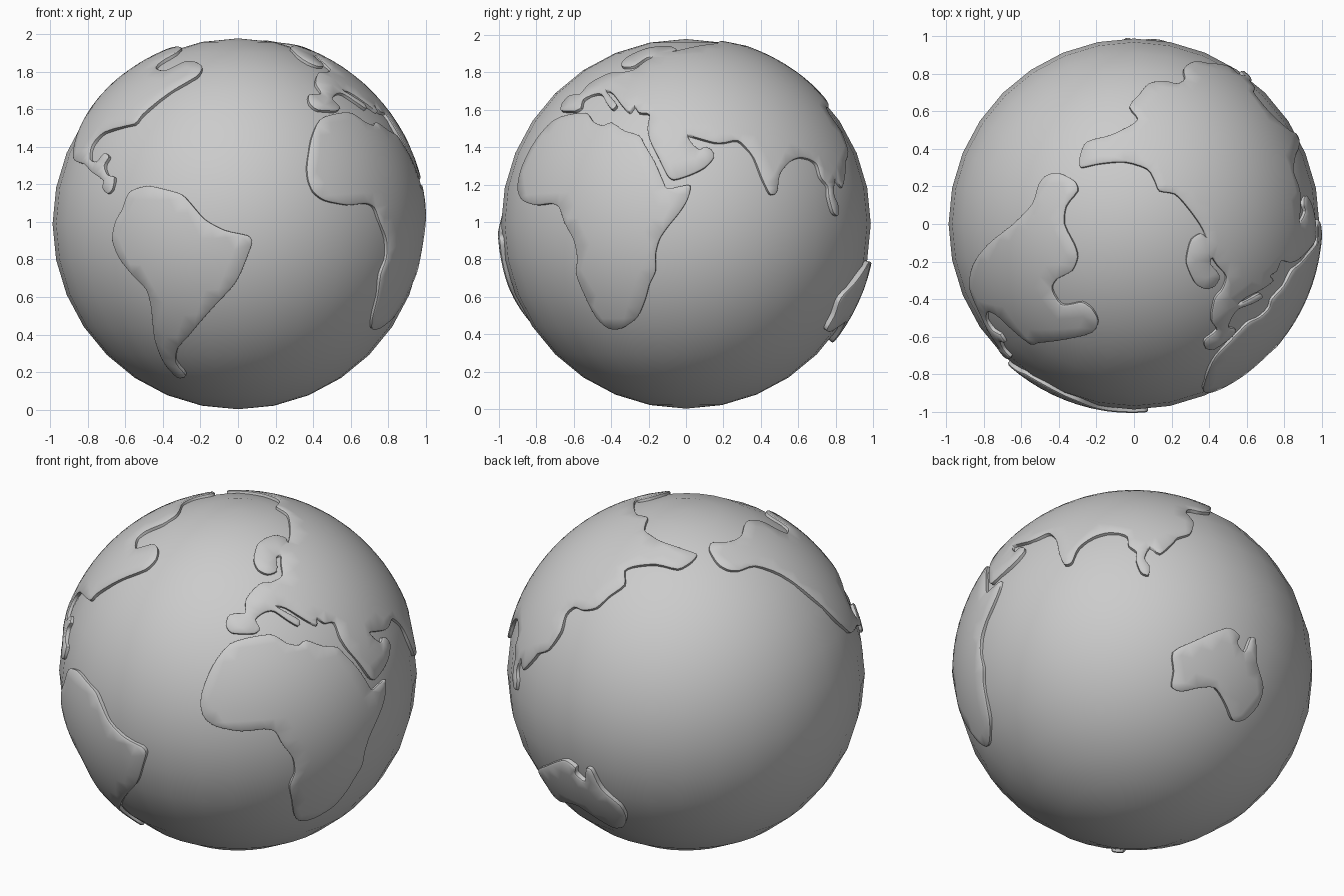
import bpy, bmesh, math
from mathutils import Vector, geometry

C = Vector((0, 0, 0.99))
R = 0.988
FRONT_LON = -39.5


def unproject(view, pts):
    """Coastline points read in a front, right or top view (or lon/lat) -> unit directions."""
    out = []
    for a, b in pts:
        if view == 'L':
            lo, la = math.radians(a - FRONT_LON), math.radians(b)
            out.append(Vector((math.sin(lo) * math.cos(la), -math.cos(lo) * math.cos(la), math.sin(la))))
            continue
        if view != 'T':
            b -= C.z
        d = math.sqrt(max(0.0, 0.995 ** 2 - a * a - b * b))
        v = {'F': (a, -d, b), 'R': (d, a, b), 'T': (a, b, d)}[view]
        out.append(Vector(v).normalized())
    return out


def smooth_loop(p, n=3):
    out = []
    for i in range(len(p)):
        p0, p1, p2, p3 = (p[(i + k) % len(p)] for k in (-1, 0, 1, 2))
        m1, m2 = (p2 - p0) * 0.4, (p3 - p1) * 0.4
        lim = (p2 - p1).length
        for m in (m1, m2):
            if m.length > lim:
                m *= lim / m.length
        for k in range(n):
            t = k / n
            q = (p1 * (2*t**3 - 3*t*t + 1) + m1 * (t**3 - 2*t*t + t)
                 + p2 * (3*t*t - 2*t**3) + m2 * (t**3 - t*t))
            out.append(q.normalized())
    return out


def finish(ob):
    bpy.ops.object.select_all(action='DESELECT')
    ob.select_set(True)
    bpy.context.view_layer.objects.active = ob
    bpy.ops.object.shade_smooth_by_angle(angle=math.radians(50))


def continent(name, top, *segments):
    loop = smooth_loop([p for view, pts in segments for p in unproject(view, pts)])
    n = sum(loop, Vector()).normalized()
    u = Vector((0, 0, 1)).cross(n).normalized()
    v = n.cross(u)

    def flat(p):
        t = Vector((p.dot(u), p.dot(v)))
        return t.normalized() * math.acos(max(-1, min(1, p.dot(n))))

    def lift(q):
        r = q.length
        if r < 1e-9:
            return n.copy()
        return n * math.cos(r) + (u * q.x + v * q.y) / r * math.sin(r)

    # outline plus interior grid, triangulated in a flat map
    rim = [flat(p) for p in loop]
    pts = list(rim)
    step = 0.07
    for i in range(-24, 25):
        for j in range(-24, 25):
            q = Vector(((i + 0.5 * (j % 2)) * step, j * step))
            if min((q - e).length for e in rim) > 0.035:
                pts.append(q)
    vs, _, fs, *_ = geometry.delaunay_2d_cdt(pts, [], [list(range(len(rim)))], 1, 1e-5)
    bm = bmesh.new()
    bv = [bm.verts.new(lift(q)) for q in vs]
    for f in fs:
        bm.faces.new([bv[i] for i in f])
    bmesh.ops.delete(bm, geom=[w for w in bm.verts if not w.link_faces], context='VERTS')
    bm.normal_update()

    # rounded rim, then walls down into the ball
    bmesh.ops.inset_region(bm, faces=bm.faces[:], thickness=0.008, use_boundary=True, use_even_offset=False)
    edge = [e for e in bm.edges if e.is_boundary]
    low = {w for e in edge for w in e.verts}
    for w in bm.verts:
        w.co = w.co.normalized() * (top - 0.006 if w in low else top)
    ext = bmesh.ops.extrude_edge_only(bm, edges=edge)['geom']
    for w in ext:
        if isinstance(w, bmesh.types.BMVert):
            w.co = w.co.normalized() * 0.95
    bmesh.ops.recalc_face_normals(bm, faces=bm.faces[:])
    if sum(f.normal.dot(f.calc_center_median()) * f.calc_area() for f in bm.faces) < 0:
        bmesh.ops.reverse_faces(bm, faces=bm.faces[:])
    me = bpy.data.meshes.new(name)
    bm.to_mesh(me)
    bm.free()
    ob = bpy.data.objects.new(name, me)
    ob.location = C
    bpy.context.collection.objects.link(ob)
    finish(ob)


# ocean ball
bpy.ops.mesh.primitive_uv_sphere_add(segments=32, ring_count=16, radius=R, location=C)
ball = bpy.context.object
ball.name = "ocean_ball"
finish(ball)

# Africa
continent("africa", 1.004,
    ('F', [(.437, 1.545), (.39, 1.44), (.368, 1.305), (.373, 1.225), (.40, 1.16), (.464, 1.114)]),
    ('R', [(-.80, 1.09), (-.72, 1.098), (-.676, 1.077), (-.65, 1.0), (-.60, .906), (-.58, .81),
           (-.585, .72), (-.543, .613), (-.479, .49), (-.414, .432), (-.345, .432), (-.26, .49),
           (-.217, .586), (-.195, .666), (-.163, .736), (-.163, .826), (-.142, .906), (-.10, .97),
           (-.035, 1.05), (.008, 1.12), (.024, 1.194), (-.035, 1.189), (-.10, 1.178), (-.126, 1.226),
           (-.168, 1.322), (-.22, 1.41), (-.249, 1.46), (-.33, 1.487), (-.398, 1.53), (-.446, 1.514),
           (-.495, 1.535), (-.527, 1.578), (-.596, 1.578)]))

# South America
continent("south_america", 1.008,
    ('F', [(-.48, 1.19), (-.39, 1.173), (-.30, 1.146), (-.245, 1.09), (-.176, 1.013), (-.07, .955),
           (.05, .928), (.075, .896), (.053, .826), (.01, .72), (-.03, .656), (-.12, .56), (-.20, .47),
           (-.267, .39), (-.32, .33), (-.33, .256), (-.277, .187), (-.32, .176), (-.39, .25),
           (-.44, .373), (-.458, .533), (-.485, .64), (-.56, .72), (-.63, .81), (-.666, .906),
           (-.65, 1.0), (-.613, 1.066), (-.576, 1.157)]))

# North America
continent("north_america", 1.006,
    ('T', [(-.40, .27), (-.318, .23), (-.30, .176), (-.36, .096), (-.37, 0), (-.318, -.107),
           (-.30, -.176), (-.33, -.25), (-.41, -.293), (-.436, -.346), (-.388, -.426), (-.334, -.426),
           (-.275, -.416), (-.222, -.453), (-.19, -.517), (-.222, -.576), (-.37, -.613), (-.505, -.63)]),
    ('F', [(-.55, 1.52), (-.71, 1.476), (-.773, 1.41), (-.784, 1.333), (-.75, 1.32), (-.71, 1.365),
           (-.685, 1.345), (-.71, 1.30), (-.693, 1.25), (-.656, 1.237), (-.666, 1.173), (-.693, 1.15),
           (-.72, 1.183), (-.714, 1.22), (-.773, 1.263), (-.815, 1.306)]),
    ('T', [(-.85, -.40), (-.874, -.32), (-.853, -.213), (-.773, -.107), (-.64, 0), (-.54, .107),
           (-.505, .213), (-.46, .26)]))

# Europe and Asia, one land mass
arctic_coast = ('T', [(-.29, .32), (-.28, .30), (-.184, .32), (-.05, .33), (.07, .293), (.11, .23),
    (.136, .176), (.217, .16), (.28, .096), (.35, 0), (.385, -.07), (.355, -.05), (.307, -.08),
    (.286, -.144), (.28, -.213), (.323, -.31), (.377, -.345), (.43, -.33), (.455, -.275),
    (.405, -.21), (.415, -.18)])
west_europe = ('L', [(24, 60), (21, 55.5), (14, 54), (8, 54), (2, 51), (-1, 48), (-1.5, 44),
                     (-8, 43.5), (-9.5, 40)])
mediterranean = ('R', [(-.666, 1.594), (-.596, 1.59), (-.56, 1.61), (-.548, 1.652), (-.49, 1.68),
    (-.45, 1.68), (-.425, 1.637), (-.393, 1.60), (-.37, 1.625), (-.405, 1.67), (-.425, 1.70),
    (-.39, 1.685), (-.345, 1.626), (-.302, 1.583), (-.275, 1.615), (-.25, 1.583), (-.195, 1.573)])
arabia = ('R', [(-.205, 1.50), (-.19, 1.43), (-.145, 1.34), (-.10, 1.25), (-.065, 1.225), (.02, 1.25),
    (.10, 1.29), (.15, 1.345), (.135, 1.385), (.10, 1.40), (.07, 1.385), (.03, 1.42), (.01, 1.46)])
south_asia = ('R', [(.072, 1.445), (.152, 1.423), (.206, 1.423), (.275, 1.435), (.329, 1.386),
    (.366, 1.333), (.404, 1.237), (.447, 1.15), (.484, 1.157), (.50, 1.253), (.553, 1.32),
    (.607, 1.343), (.66, 1.333), (.698, 1.306), (.719, 1.237), (.755, 1.19), (.762, 1.13),
    (.785, 1.05), (.81, 1.034), (.81, 1.093), (.789, 1.146), (.794, 1.226), (.832, 1.183), (.85, 1.28)])
pacific_coast = ('T', [(.40, .85), (.32, .863), (.265, .826), (.27, .77), (.23, .746), (.16, .76),
    (.08, .746), (.03, .69), (-.024, .624), (.02, .56), (-.024, .52), (-.13, .47), (-.25, .437),
    (-.285, .37)])
continent("eurasia", 1.005, arctic_coast, west_europe, mediterranean, arabia, south_asia, pacific_coast)

# Australia
continent("australia", 1.014,
    ('L', [(114, -23), (121, -18.5), (128, -14), (133, -11.5), (137, -13), (136.5, -15.5), (140, -17.5),
           (141.5, -12), (143.5, -12), (146, -19), (152, -25), (153, -31), (150, -37), (145, -39),
           (139, -35.5), (132, -31.5), (125, -33), (119, -35), (115, -34), (115, -29)]))
